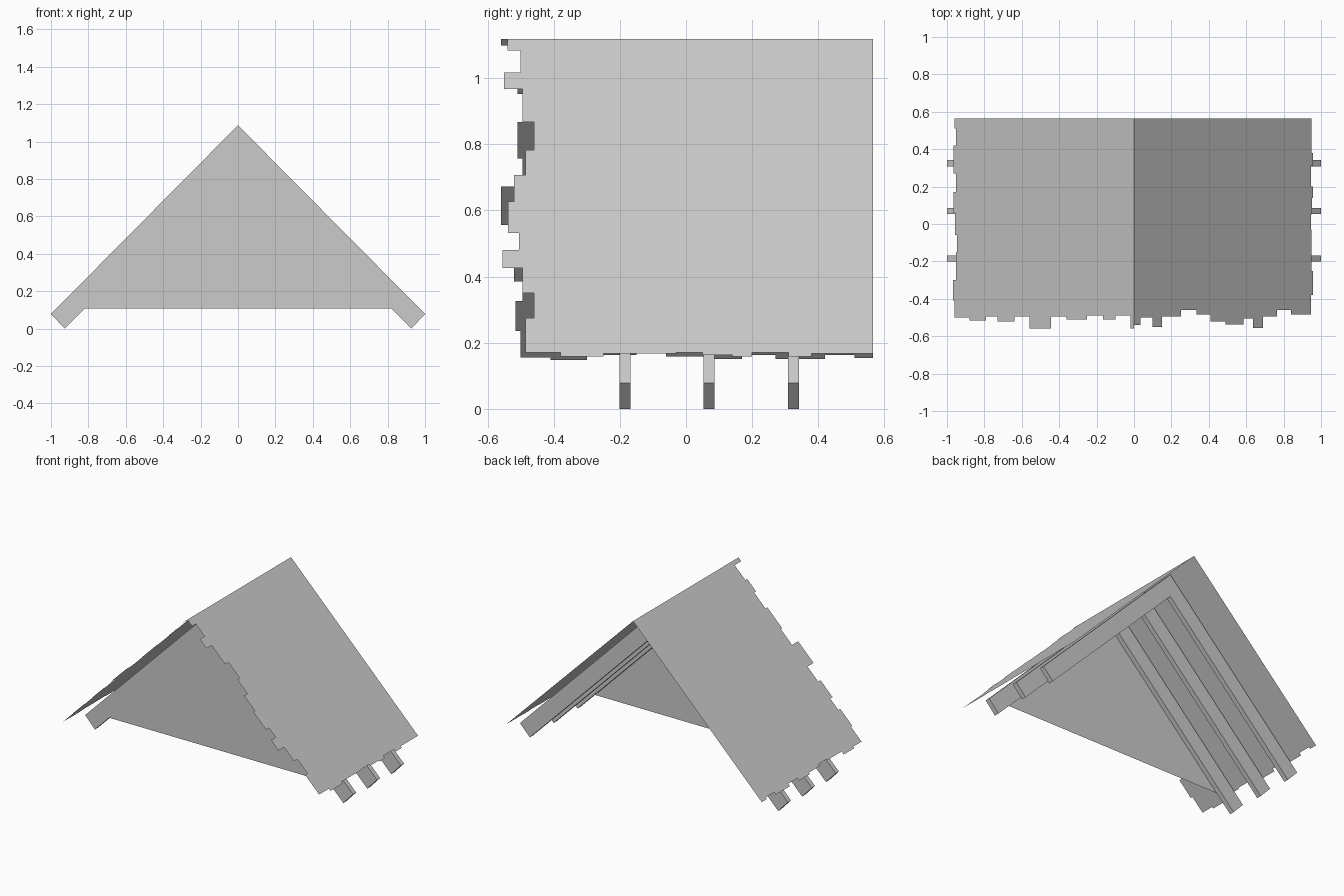
import bpy

if "Cube" in bpy.data.objects:
    bpy.data.objects.remove(bpy.data.objects["Cube"])

APEX = 1.118      # ridge height of the roof sheets
SLOPE = 1.003     # fall per unit of x
BACK = 0.565


def make_object(name, verts, faces):
    mesh = bpy.data.meshes.new(name)
    mesh.from_pydata(verts, [], faces)
    mesh.update()
    obj = bpy.data.objects.new(name, mesh)
    bpy.context.collection.objects.link(obj)
    return obj


def extrude_profile(name, profile, y0, y1):
    n = len(profile)
    verts = [(x, y, z) for y in (y0, y1) for x, z in profile]
    faces = [tuple(range(n)), tuple(range(2 * n - 1, n - 1, -1))]
    faces += [(i, i + n, (i + 1) % n + n, (i + 1) % n) for i in range(n)]
    return make_object(name, verts, faces)


def roof_sheet(name, side, front, eave):
    # front: (start distance, front y) of each board, eave: (start y, x) of each shingle
    outline = [(0, BACK)]
    limit = eave[0][1]
    for i, (d, y) in enumerate(front):
        end = front[i + 1][0] if i + 1 < len(front) else limit
        outline += [(d, y), (end, y)]
    for i, (y, x) in enumerate(eave):
        end = eave[i + 1][0] if i + 1 < len(eave) else BACK
        start = front[-1][1] if i == 0 else y
        outline += [(x, start), (x, end)]
    points = []
    for p in outline:
        if not points or p != points[-1]:
            points.append(p)
    verts = [(side * d, y, APEX - SLOPE * d) for d, y in points]
    face = list(range(len(verts)))
    if side > 0:
        face.reverse()
    return make_object(name, verts, [face])


# Roof sheets with ragged front edges and eaves
roof_sheet("roof_sheet_left", -1,
           [(0, -.56), (.02, -.49), (.10, -.51), (.165, -.49), (.25, -.51),
            (.36, -.495), (.445, -.56), (.56, -.495), (.64, -.52),
            (.73, -.495), (.79, -.515), (.88, -.50)],
           [(-.50, .96), (-.41, .968), (-.30, .952), (-.15, .947), (-.06, .957),
            (.06, .965), (.17, .952), (.27, .965), (.42, .952), (.51, .961)])
roof_sheet("roof_sheet_right", 1,
           [(0, -.54), (.035, -.50), (.10, -.55), (.15, -.495), (.25, -.46),
            (.335, -.485), (.41, -.52), (.49, -.538), (.585, -.505),
            (.635, -.555), (.69, -.495), (.765, -.46), (.84, -.485)],
           [(-.485, .945), (-.38, .957), (-.25, .948), (-.03, .945), (.05, .952),
            (.14, .957), (.20, .945), (.31, .957), (.38, .948)])

# Rafter pairs, mitred at the ridge
chevron = [(0, 1.087), (-1, .078), (-.927, 0), (0, .935), (.927, 0), (1, .078)]
for i, y in enumerate((-.185, .07, .325)):
    extrude_profile(f"rafter_pair_{i + 1}", chevron, y - .0165, y + .0165)

# Gable panel, flush with the front rafters
gable_y = -.2015
make_object("gable_panel",
            [(-.82, gable_y, .108), (.82, gable_y, .108), (0, gable_y, .935)],
            [(0, 1, 2)])
